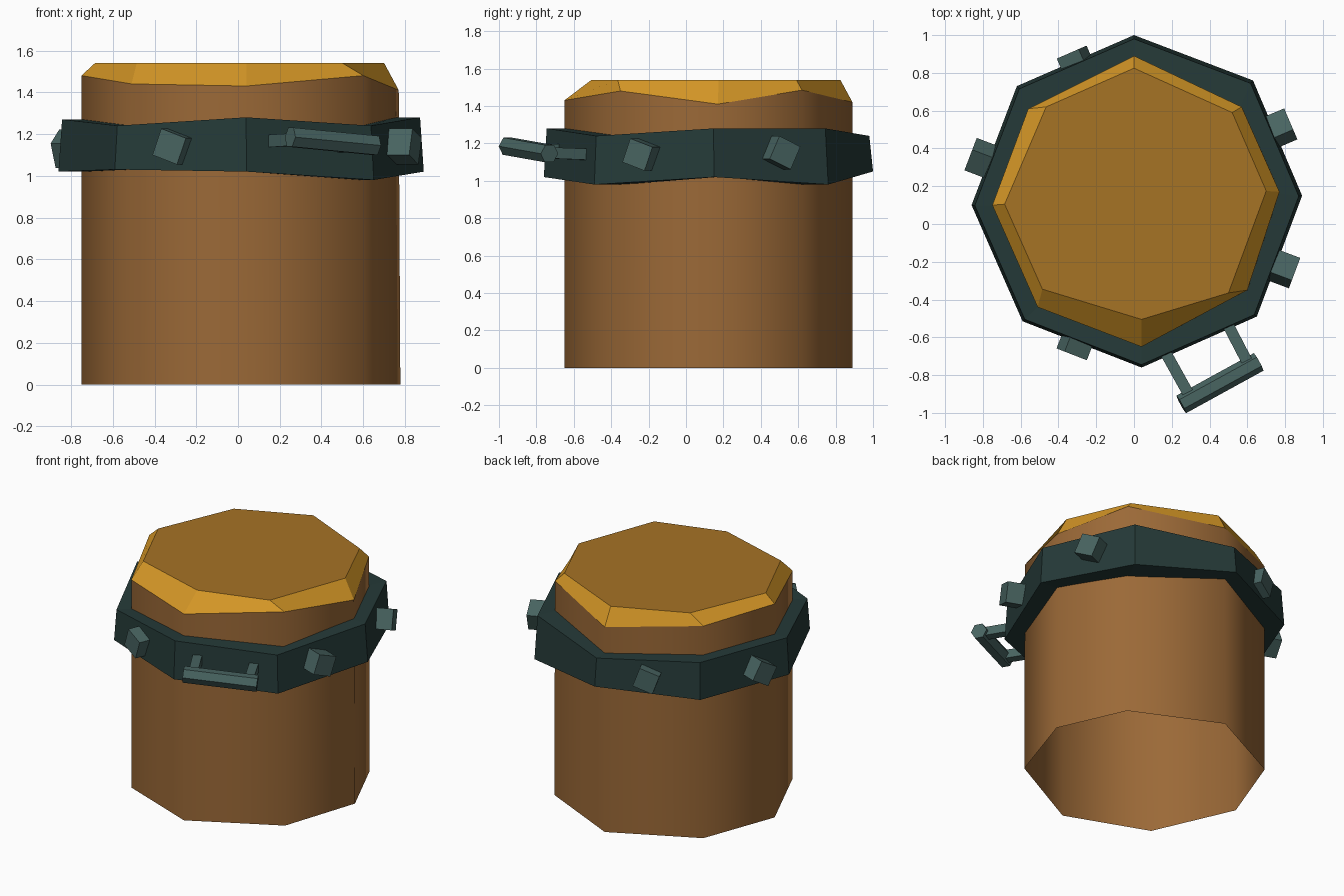
import bpy, bmesh, math
from mathutils import Vector, Matrix

old = bpy.data.objects.get("Cube")
if old:
    bpy.data.objects.remove(old)


def material(name, rgb):
    lin = [((c / 255 + 0.055) / 1.055) ** 2.4 for c in rgb] + [1]
    m = bpy.data.materials.new(name)
    m.use_nodes = True
    m.diffuse_color = lin
    m.node_tree.nodes["Principled BSDF"].inputs["Base Color"].default_value = lin
    return m


bark = material("brown bark", (155, 105, 55))
rim = material("golden rim", (212, 150, 38))
cut = material("cut wood", (166, 115, 37))
iron = material("dark iron", (37, 58, 56))
steel = material("light iron", (72, 100, 97))


def finish(name, bm, mats):
    mesh = bpy.data.meshes.new(name)
    bm.to_mesh(mesh)
    bm.free()
    ob = bpy.data.objects.new(name, mesh)
    bpy.context.collection.objects.link(ob)
    for m in mats:
        mesh.materials.append(m)
    return ob


def bridge(bm, low, high, mat=0, smooth=False):
    # Quads between two counter-clockwise loops
    n = len(low)
    for i in range(n):
        j = (i + 1) % n
        f = bm.faces.new((low[i], low[j], high[j], high[i]))
        f.material_index = mat
        f.smooth = smooth


def ring(bm, points):
    return [bm.verts.new(p) for p in points]


# Post corners, counter-clockwise from the front: x, y, height of rim edge
post = [(.04, -.65, 1.43), (.60, -.35, 1.48), (.77, .17, 1.41), (.57, .62, 1.485),
        (0, .89, 1.42), (-.56, .61, 1.47), (-.75, .10, 1.48), (-.51, -.44, 1.44)]
top = [(.04, -.505), (.50, -.365), (.70, .175), (.52, .59),
       (0, .825), (-.465, .62), (-.685, .105), (-.485, -.345)]

# Post: open underneath, smooth bark, faceted rim, flat cut top
bm = bmesh.new()
base = ring(bm, [(x * 1.01 if x > 0 else x, y, 0) for x, y, z in post])
edge = ring(bm, post)
crown = ring(bm, [(x, y, 1.54) for x, y in top])
bridge(bm, base, edge, 0, True)
bridge(bm, edge, crown, 1)
bm.faces.new(crown).material_index = 2
for e in bm.edges:
    if len({f.material_index for f in e.link_faces}) > 1:
        e.smooth = False
finish("wooden_post", bm, [bark, rim, cut])

# Band corners: x, y, bottom, top
band = [(.04, -.76, 1.02, 1.28), (.65, -.49, .98, 1.24), (.89, .15, 1.02, 1.28),
        (.63, .76, .98, 1.28), (0, 1.0, 1.05, 1.24), (-.62, .73, 1.02, 1.27),
        (-.86, .10, 1.02, 1.27), (-.59, -.515, 1.03, 1.24)]
bm = bmesh.new()
loops = [ring(bm, [(x * .97, y * .97, b) for (x, y, _), (_, _, b, t) in zip(post, band)]),
         ring(bm, [(x, y, b) for x, y, b, t in band]),
         ring(bm, [(x * .98, y * .98, t) for x, y, b, t in band]),
         ring(bm, [(x * .97, y * .97, t) for (x, y, _), (_, _, b, t) in zip(post, band)])]
for k in range(4):
    bridge(bm, loops[k], loops[(k + 1) % 4])
finish("iron_band", bm, [iron])


def prism(name, start, end, radius, sides, roll=0):
    # Straight bar between two points
    a, b = Vector(start), Vector(end)
    d = (b - a).normalized()
    u = d.cross(Vector((0, 0, 1))).normalized()
    v = u.cross(d)
    bm = bmesh.new()
    angles = [math.radians(roll) + math.tau * i / sides for i in range(sides)]
    off = [(u * math.cos(t) + v * math.sin(t)) * radius for t in angles]
    low, high = ring(bm, [a + o for o in off]), ring(bm, [b + o for o in off])
    bridge(bm, low, high)
    bm.faces.new(low)
    bm.faces.new(high)
    bmesh.ops.recalc_face_normals(bm, faces=bm.faces)
    return finish(name, bm, [steel])


# Square studs: outer face centre, band side they sit on, roll
studs = [("back", (-.33, .91, 1.14), 4, 20), ("right", (-.865, .37, 1.13), 5, 30),
         ("left_rear", (.83, .53, 1.15), 2, 25), ("left_front", (.85, -.26, 1.14), 1, 20),
         ("front", (-.33, -.69, 1.14), 7, 20)]
for name, centre, side, roll in studs:
    p, q = band[side], band[(side + 1) % 8]
    out = Vector((q[1] - p[1], p[0] - q[0], 0)).normalized()
    prism("stud_" + name, Vector(centre) - out * .14, centre, .095, 4, 45 + roll)

# Loop handle: hexagonal bar on two arms
prism("handle_bar", (.25, -.955, 1.185), (.66, -.73, 1.145), .053, 6)
prism("handle_arm_right", (.15, -.65, 1.165), (.30, -.92, 1.175), .042, 4, 45)
prism("handle_arm_left", (.48, -.50, 1.14), (.61, -.75, 1.15), .042, 4, 45)
